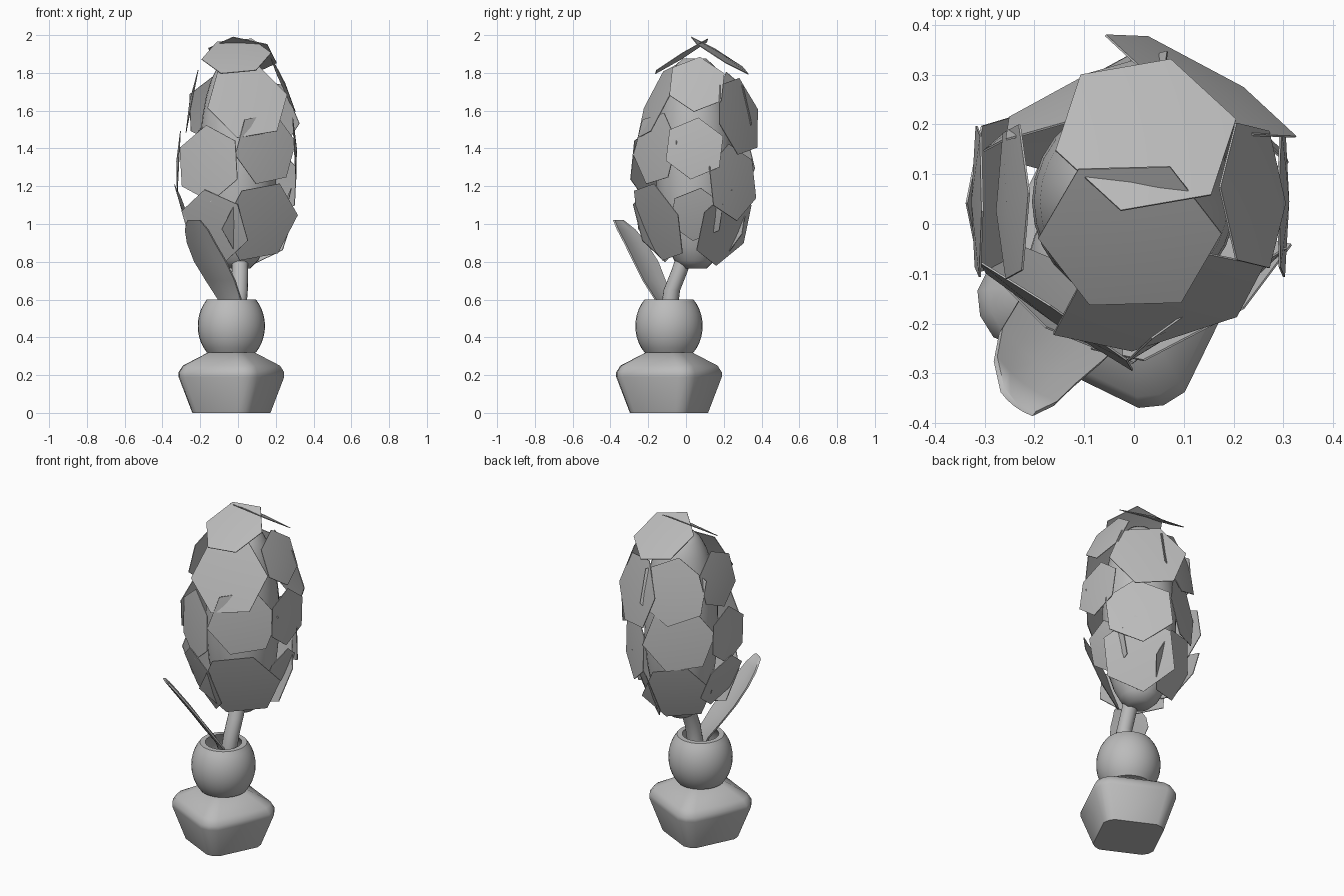
import bpy, bmesh, math
from mathutils import Vector

if "Cube" in bpy.data.objects:
    bpy.data.objects.remove(bpy.data.objects["Cube"])

grey = bpy.data.materials.new("plain grey")
grey.diffuse_color = (0.5, 0.5, 0.5, 1)
grey.use_nodes = True
grey.node_tree.nodes["Principled BSDF"].inputs["Base Color"].default_value = grey.diffuse_color


def make(name, verts, faces, angle=40):
    me = bpy.data.meshes.new(name)
    me.from_pydata([tuple(v) for v in verts], [], faces)
    bm = bmesh.new()
    bm.from_mesh(me)
    bmesh.ops.recalc_face_normals(bm, faces=bm.faces)
    bm.to_mesh(me)
    bm.free()
    me.materials.append(grey)
    ob = bpy.data.objects.new(name, me)
    bpy.context.collection.objects.link(ob)
    bpy.ops.object.select_all(action='DESELECT')
    ob.select_set(True)
    bpy.context.view_layer.objects.active = ob
    bpy.ops.object.shade_smooth_by_angle(angle=math.radians(angle))


def loft(name, rings, angle=40):
    n, m = len(rings[0]), len(rings)
    faces = [(k*n + i, k*n + (i+1) % n, (k+1)*n + (i+1) % n, (k+1)*n + i)
             for k in range(m-1) for i in range(n)]
    faces += [tuple(range(n)), tuple(range((m-1)*n, m*n))]
    make(name, [v for r in rings for v in r], faces, angle)


def circle(x, y, z, r, n=32):
    return [(x + r*math.cos(math.tau*i/n), y + r*math.sin(math.tau*i/n), z) for i in range(n)]


# Vase foot: turned square with rounded corners, flaring upward
CX, CY = -0.035, -0.09


def square(z, s):
    ring = []
    for k in range(12):
        corner, step = divmod(k, 3)
        a = math.radians(-71 + 90*corner + 10*(step - 1))
        r = s*(0.29 if step == 1 else 0.283)
        ring.append((CX + r*math.cos(a), CY + r*math.sin(a), z))
    return ring


foot = ((0, 0.74), (0.19, 1.0), (0.215, 1.0), (0.25, 0.92), (0.32, 0.44))
loft("vase_foot", [square(z, s) for z, s in foot], 35)


# Vase bowl: open ball with an inner wall
def ball(r, a):
    return circle(CX, CY, 0.46 + 1.15*r*math.sin(a), r*math.cos(a))


LIP = 0.75
outer = [ball(0.178, LIP*(k/5 - 1)) for k in range(11)]
inner = [ball(0.158, 0.88*(1 - k/4)) for k in range(8)]
loft("vase_bowl", outer + inner)

# Stem
stem = ((-0.02, -0.10, 0.36), (0.0, -0.088, 0.55), (0.008, -0.075, 0.65),
        (0.01, -0.035, 0.75), (0.01, 0.0, 0.85))
loft("stem", [circle(*p, 0.044, 16) for p in stem])

# Leaf: thin cupped blade leaning to the front left
spine = ((-0.03, -0.10, 0.5, 0.045), (-0.05, -0.125, 0.6, 0.075), (-0.10, -0.18, 0.7, 0.095),
         (-0.155, -0.225, 0.8, 0.104), (-0.202, -0.28, 0.9, 0.092), (-0.225, -0.325, 0.97, 0.075),
         (-0.236, -0.362, 1.02, 0.04))
side, out = Vector((0.8, -0.6, 0)), Vector((-0.6, -0.8, 0))
rings = []
for x, y, z, w in spine:
    c = Vector((x, y, z))
    ts = [k/2 - 1 for k in range(5)]
    top = [c + w*t*side - out*(0.15*w*t*t - 0.006) for t in ts]
    low = [c + w*t*side - out*(0.15*w*t*t + 0.006) for t in reversed(ts)]
    rings.append(top + low)
loft("leaf", rings, 60)

# Flower core: smooth egg behind the petals
AY = 0.045
loft("flower_core", [circle(0, AY, 1.32 - 0.57*math.cos(math.pi*k/14),
                            0.205*math.sin(math.pi*k/14)**0.78, 28) for k in range(1, 14)], 60)


# Petal: slightly domed hexagonal plate facing a heading and a tilt
def petal(name, heading, tilt, dist, z, r, turn):
    h, t = math.radians(heading), math.radians(tilt)
    flat = Vector((math.cos(h), math.sin(h), 0))
    n = flat*math.cos(t) + Vector((0, 0, math.sin(t)))
    c = Vector((0, AY, z)) + flat*dist
    u = Vector((0, 0, 1)).cross(n).normalized()
    v = n.cross(u)
    ring = [c + r*(u*math.cos(a) + v*math.sin(a)) for a in
            (math.radians(turn + 60*i) for i in range(6))]
    verts = ring + [c + n*0.012] + [p - n*0.004 for p in ring] + [c + n*0.008]
    faces = []
    for i in range(6):
        j = (i+1) % 6
        faces += [(i, j, 6), (7+j, 7+i, 13), (i, 7+i, 7+j, j)]
    make(name, verts, faces, 30)


# Tiers: heading, distance from the axis, height, radius for each petal
def tier(name, tilt, petals):
    for k, (heading, dist, z, r) in enumerate(petals):
        petal(f"{name}_petal_{k + 1}", heading, tilt, dist, z, r, 10 + 13*(k % 3))


tier("lower", -20, ((-59, 0.225, 1.01, 0.23), (3, 0.235, 1.05, 0.15), (50, 0.205, 0.98, 0.215),
                    (118, 0.195, 0.98, 0.2), (177, 0.28, 1.05, 0.17), (-121, 0.24, 0.99, 0.205)))
tier("middle", 3, ((-55, 0.255, 1.4, 0.2), (0, 0.3, 1.4, 0.165), (50, 0.265, 1.22, 0.205),
                   (122, 0.25, 1.33, 0.205), (180, 0.315, 1.33, 0.165), (-124, 0.28, 1.32, 0.205)))
tier("upper", 11, ((3, 0.265, 1.54, 0.0), (60, 0.27, 1.57, 0.22), (114, 0.235, 1.61, 0.2),
                   (180, 0.245, 1.65, 0.17))[1:])
tier("crown", 24, ((-76, 0.205, 1.65, 0.225), (3, 0.24, 1.74, 0.16)))
tier("top", 58, ((-97, 0.07, 1.89, 0.185), (80, 0.137, 1.893, 0.188)))
